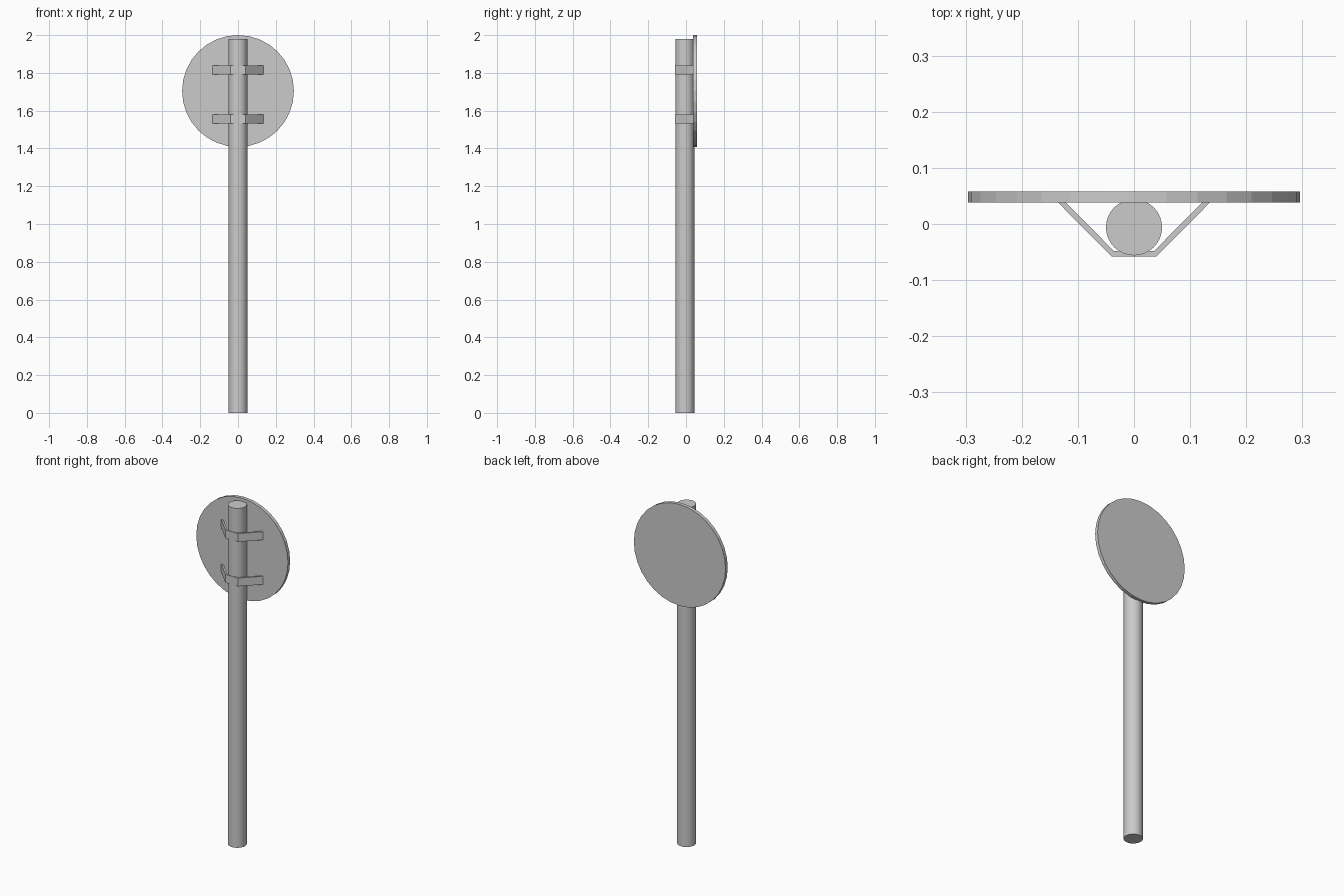
import bpy, bmesh, math

if "Cube" in bpy.data.objects:
    bpy.data.objects.remove(bpy.data.objects["Cube"])


def cylinder(name, radius, depth, loc, rot=(0, 0, 0)):
    bpy.ops.mesh.primitive_cylinder_add(vertices=32, radius=radius, depth=depth,
                                        location=loc, rotation=rot)
    ob = bpy.context.object
    ob.name = name
    return ob


def strap(name, z, height):
    # bent flat strap: outer profile and inner profile, extruded upwards
    right = [(0.04, -0.058), (0.136, 0.039), (0.122, 0.039), (0.036, -0.048)]
    left = [(-x, y) for x, y in reversed(right)]
    bm = bmesh.new()
    face = bm.faces.new([bm.verts.new((x, y, z)) for x, y in right + left])
    top = bmesh.ops.extrude_face_region(bm, geom=[face])["geom"]
    bmesh.ops.translate(bm, vec=(0, 0, height),
                        verts=[v for v in top if isinstance(v, bmesh.types.BMVert)])
    bmesh.ops.recalc_face_normals(bm, faces=bm.faces)
    me = bpy.data.meshes.new(name)
    bm.to_mesh(me)
    bm.free()
    ob = bpy.data.objects.new(name, me)
    bpy.context.collection.objects.link(ob)
    return ob


# round post
cylinder("post", 0.05, 1.98, (0, -0.006, 0.99))
bpy.ops.object.shade_smooth_by_angle(angle=math.radians(30))

# round sign plate
cylinder("sign_plate", 0.296, 0.02, (0, 0.048, 1.704), (math.pi / 2, 0, 0))

# mounting straps
for label, z in (("lower", 1.532), ("upper", 1.792)):
    strap(label + "_strap", z, 0.048)
